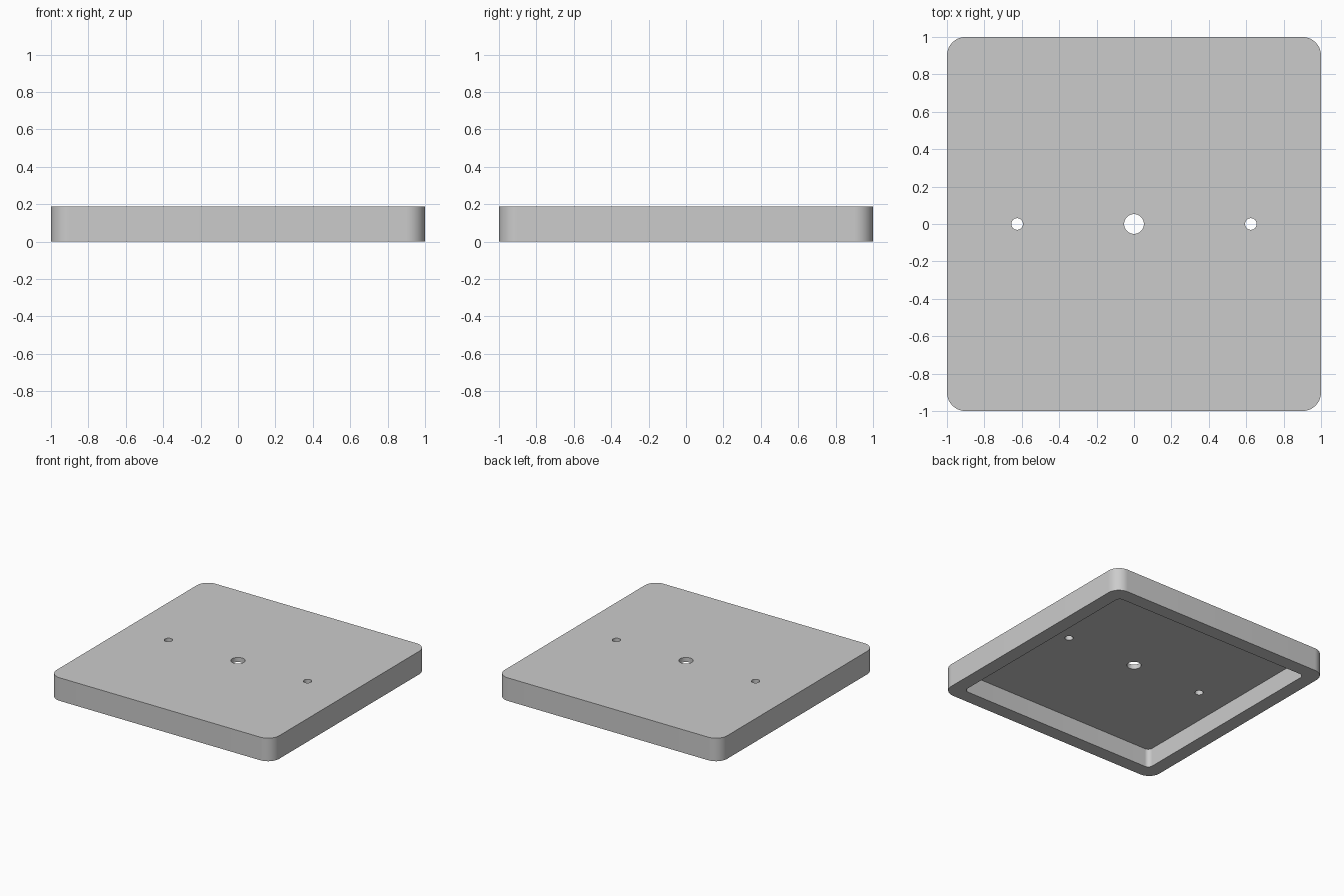
import bpy
import bmesh
from math import sin, cos, pi, radians

HEIGHT = 0.1875
RECESS = 0.15
ARC_STEPS = 16

cube = bpy.data.objects.get("Cube")
if cube:
    bpy.data.objects.remove(cube, do_unlink=True)

grey = bpy.data.materials.new("plain grey")
grey.use_nodes = True
colour = (0.6, 0.6, 0.6, 1)
grey.diffuse_color = colour
grey.node_tree.nodes["Principled BSDF"].inputs["Base Color"].default_value = colour


def rounded_prism(name, half, radius, z0, z1, x=0):
    """Upright prism on a rounded square; half == radius gives a cylinder."""
    bm = bmesh.new()
    inner = half - radius
    points = []
    for quarter, (sx, sy) in enumerate([(1, 1), (-1, 1), (-1, -1), (1, -1)]):
        steps = ARC_STEPS + 1 if inner > 0 else ARC_STEPS
        for i in range(steps):
            a = (quarter + i / ARC_STEPS) * pi / 2
            points.append((x + sx * inner + radius * cos(a),
                           sy * inner + radius * sin(a)))
    base = bm.faces.new([bm.verts.new((px, py, z0)) for px, py in points])
    side = bmesh.ops.extrude_face_region(bm, geom=[base])["geom"]
    bmesh.ops.translate(bm, vec=(0, 0, z1 - z0),
                        verts=[v for v in side if isinstance(v, bmesh.types.BMVert)])
    bmesh.ops.recalc_face_normals(bm, faces=bm.faces)
    mesh = bpy.data.meshes.new(name)
    bm.to_mesh(mesh)
    bm.free()
    mesh.materials.append(grey)
    obj = bpy.data.objects.new(name, mesh)
    bpy.context.collection.objects.link(obj)
    return obj


# Square cover with rounded corners
cover = rounded_prism("cover_plate", 1, 0.1, 0, HEIGHT)

# Hollow underside, centre hole and two screw holes
cutters = [
    rounded_prism("recess_cutter", 0.8875, 0.0375, -0.1, RECESS),
    rounded_prism("centre_hole_cutter", 0.053, 0.053, 0.1, 0.3),
    rounded_prism("left_hole_cutter", 0.031, 0.031, 0.1, 0.3, 0.625),
    rounded_prism("right_hole_cutter", 0.031, 0.031, 0.1, 0.3, -0.625),
]
bpy.ops.object.select_all(action="DESELECT")
cover.select_set(True)
bpy.context.view_layer.objects.active = cover
for cutter in cutters:
    cutter.hide_render = True
    cut = cover.modifiers.new(cutter.name, "BOOLEAN")
    cut.operation = "DIFFERENCE"
    cut.solver = "EXACT"
    cut.object = cutter
    bpy.ops.object.modifier_apply(modifier=cut.name)
    bpy.data.objects.remove(cutter, do_unlink=True)

# Smooth round corners, crisp rims
bpy.ops.object.shade_smooth_by_angle(angle=radians(30))
